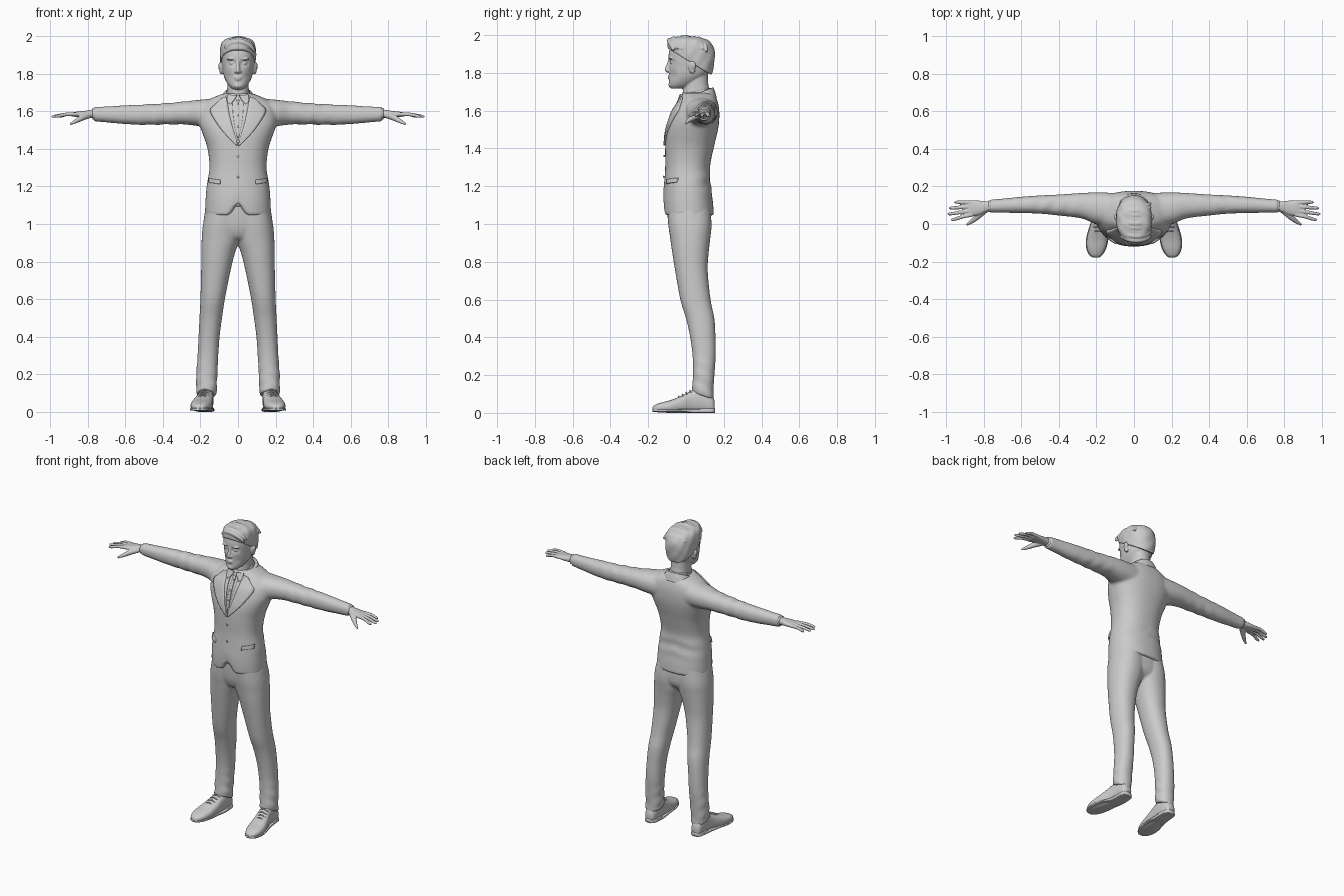
import bpy, bmesh, math
from mathutils import Vector, Matrix
from mathutils.bvhtree import BVHTree


def spline(rows, k):
    out = []
    for i in range(len(rows) - 1):
        a, b, c, d = (rows[max(0, min(len(rows) - 1, i + j))] for j in (-1, 0, 1, 2))
        for s in range(k):
            t = s / k
            out.append([.5 * (2 * q + (r - p) * t + (2 * p - 5 * q + 4 * r - w) * t * t
                        + (3 * q - p - 3 * r + w) * t ** 3) for p, q, r, w in zip(a, b, c, d)])
    return out + [list(rows[-1])]


def skin(bm, rings):
    vs = [[bm.verts.new(p) for p in r] for r in rings]
    n = len(vs[0])
    for a, b in zip(vs, vs[1:]):
        for i in range(n):
            bm.faces.new((a[i], a[(i + 1) % n], b[(i + 1) % n], b[i]))
    for r in (vs[0], vs[-1]):
        c = bm.verts.new(sum((v.co for v in r), Vector()) / n)
        for i in range(n):
            bm.faces.new((r[i], r[(i + 1) % n], c))


# rows: (position along axis, min u, max u, min v, max v)
def loft(bm, axis, rows, p=2.2, n=48, k=5):
    rings = []
    for t, u0, u1, v0, v1 in spline(rows, k):
        ring = []
        for i in range(n):
            a = 2 * math.pi * i / n
            c, s = math.cos(a), math.sin(a)
            u = (u0 + u1) / 2 + (u1 - u0) / 2 * math.copysign(abs(c) ** (2 / p), c)
            v = (v0 + v1) / 2 + (v1 - v0) / 2 * math.copysign(abs(s) ** (2 / p), s)
            ring.append(Vector({'z': (u, v, t), 'x': (t, u, v), 'y': (u, t, v)}[axis]))
        rings.append(ring)
    skin(bm, rings)


def sym(rows):
    return [(z, -h, h, a, b) for z, h, a, b in rows]


# rows: (x, y, z, radius)
def tube(bm, rows, n=14, k=4):
    pts = spline(rows, k)
    rings = []
    for i, q in enumerate(pts):
        d = Vector(pts[min(i + 1, len(pts) - 1)][:3]) - Vector(pts[max(i - 1, 0)][:3])
        m = d.to_track_quat('Z', 'Y')
        rings.append([Vector(q[:3]) + m @ Vector((q[3] * math.cos(6.28319 * j / n),
                      q[3] * math.sin(6.28319 * j / n), 0)) for j in range(n)])
    skin(bm, rings)


def ball(bm, loc, scale, rx=0):
    bmesh.ops.create_uvsphere(bm, u_segments=20, v_segments=12, radius=1,
                              matrix=Matrix.Translation(loc) @ Matrix.Rotation(rx, 4, 'X') @ Matrix.Diagonal((*scale, 1)))


def mirror(bm):
    g = bmesh.ops.duplicate(bm, geom=bm.verts[:] + bm.edges[:] + bm.faces[:])['geom']
    for v in g:
        if isinstance(v, bmesh.types.BMVert):
            v.co.x *= -1


def finish(bm, name, voxel=0, smooth=0):
    bmesh.ops.recalc_face_normals(bm, faces=bm.faces[:])
    me = bpy.data.meshes.new(name)
    for f in bm.faces:
        f.smooth = True
    bm.to_mesh(me)
    bm.free()
    ob = bpy.data.objects.new(name, me)
    bpy.context.collection.objects.link(ob)
    if voxel:
        r = ob.modifiers.new("Remesh", 'REMESH')
        r.mode, r.voxel_size, r.use_smooth_shade = 'VOXEL', voxel, True
    if smooth:
        s = ob.modifiers.new("Smooth", 'SMOOTH')
        s.factor, s.iterations = .5, smooth
    return ob


# jacket: body and both sleeves, with a curved front opening at the hem
bm = bmesh.new()
loft(bm, 'x', [(.08, -.015, .165, 1.51, 1.672), (.2, 0, .168, 1.52, 1.662), (.28, .03, .165, 1.53, 1.653),
               (.4, .045, .157, 1.53, 1.642), (.5, .055, .152, 1.528, 1.637), (.6, .058, .145, 1.532, 1.632),
               (.7, .06, .135, 1.541, 1.626), (.768, .06, .13, 1.547, 1.623)])
mirror(bm)
loft(bm, 'z', sym([(1.045, .176, -.117, .148), (1.12, .173, -.12, .142), (1.2, .167, -.116, .132), (1.3, .152, -.11, .127),
                   (1.4, .162, -.11, .146), (1.48, .188, -.105, .165), (1.54, .208, -.09, .175), (1.6, .205, -.068, .176),
                   (1.64, .185, -.042, .17), (1.67, .14, -.03, .16), (1.695, .08, -.022, .145)]), 2.3, 72)
for v in bm.verts:
    x, y, z = v.co
    if z < 1.25 and y < 0:
        v.co.z += .07 * math.exp(-(x / .035) ** 2) * min(1, (1.25 - z) / .2)
    if abs(x) > .25:  # sleeve folds
        v.co.z += .003 * math.sin(abs(x) * 75 + y * 40) * math.exp(-((abs(x) - .42) / .12) ** 2)
    if y > 0 and z < 1.35:  # back folds above the hem
        v.co.y += .004 * math.sin(z * 70 + abs(x) * 15) * math.exp(-((z - 1.22) / .06) ** 2)
jacket = finish(bm, "jacket", .009, 4)

# trousers
bm = bmesh.new()
loft(bm, 'z', [(1.12, -.02, .16, -.1, .125), (1.0, -.02, .186, -.094, .135), (.92, -.01, .193, -.083, .128),
               (.85, .015, .195, -.073, .12), (.75, .04, .196, -.057, .115), (.6, .07, .2, -.03, .13),
               (.5, .085, .205, 0, .15), (.4, .098, .21, .022, .156), (.3, .105, .215, .035, .157),
               (.2, .11, .222, .037, .15), (.14, .113, .222, .033, .145), (.1, .115, .222, .03, .147)])
mirror(bm)
loft(bm, 'z', sym([(1.13, .16, -.1, .125), (1.02, .183, -.096, .132), (.96, .16, -.085, .125), (.92, .1, -.06, .09), (.9, .03, 0, .05)]))
for v in bm.verts:
    x, y, z = v.co
    if z < .35:  # ankle folds and a hem that drops at the back
        v.co.x += .004 * math.sin(z * 90 + y * 30) * (1 - z / .35)
        v.co.z -= .35 * (y - .06) * max(0, 1 - (z - .1) / .12)
finish(bm, "trousers", .008, 3)

# shoes, soles, heels and laces
for side in (1, -1):
    rows = [(.152, .155, .19, .005, .06), (.135, .137, .205, 0, .095), (.08, .13, .212, 0, .13), (.03, .132, .219, 0, .118),
            (-.02, .134, .236, 0, .092), (-.08, .14, .251, 0, .068), (-.13, .152, .25, .002, .055),
            (-.165, .172, .235, .005, .042), (-.178, .19, .215, .01, .03)]
    bm = bmesh.new()
    loft(bm, 'y', rows, 2.5, 32)
    for i in range(4):
        y, z = .025 - i * .02, .121 - i * .0105
        c = .177 + i * .004
        tube(bm, [(c - .028, y, z - .014, .004), (c, y - .004, z - .002, .004), (c + .028, y, z - .014, .004)], 8)
    if side < 0:
        for v in bm.verts:
            v.co.x *= -1
    finish(bm, "shoe")
    bm = bmesh.new()
    loft(bm, 'y', [(y, a - .004, b + .004, .006 if y < .03 else 0, .02) for y, a, b, _, _ in rows], 5, 32)
    loft(bm, 'y', [(.153, .15, .194, 0, .026), (.13, .134, .208, 0, .026), (.07, .128, .212, 0, .026)], 5, 32)
    if side < 0:
        for v in bm.verts:
            v.co.x *= -1
    finish(bm, "shoe_sole")

# hands with fingers and thumb
bm = bmesh.new()
loft(bm, 'x', [(.74, .068, .122, 1.565, 1.612), (.785, .064, .12, 1.565, 1.608), (.82, .05, .124, 1.567, 1.602),
               (.86, .042, .125, 1.57, 1.598), (.885, .042, .122, 1.573, 1.593)], 2.4, 28)
for b, tip in ((.115, (.958, .116)), (.093, (.985, .085)), (.071, (.992, .054)), (.05, (.975, .024))):
    tube(bm, [(.86, b, 1.584, .011), (.91, b * .6 + tip[1] * .4, 1.584, .010),
              (tip[0] - .015, tip[1], 1.574, .0085), (tip[0], tip[1], 1.570, .005)])
tube(bm, [(.79, .075, 1.58, .016), (.83, .042, 1.566, .016), (.862, .015, 1.548, .0115), (.892, -.004, 1.532, .006)])
mirror(bm)
finish(bm, "hands", .004, 2)

# shirt cuffs
bm = bmesh.new()
loft(bm, 'x', [(.75, .063, .126, 1.556, 1.618), (.776, .063, .126, 1.556, 1.617)], 2.2, 32, 1)
mirror(bm)
finish(bm, "shirt_cuffs")

# head: skull, neck and facial features
bm = bmesh.new()
loft(bm, 'z', sym([(1.717, .026, -.078, -.02), (1.733, .046, -.088, .03), (1.76, .064, -.089, .075), (1.79, .076, -.089, .112),
                   (1.83, .083, -.09, .136), (1.87, .088, -.093, .145), (1.91, .09, -.09, .146), (1.945, .085, -.08, .133),
                   (1.97, .065, -.06, .1), (1.98, .03, -.02, .06)]), 2.25, 72, 8)
for v in bm.verts:
    for s in (-1, 1):
        d = ((v.co.x - s * .034) / .022) ** 2 + ((v.co.z - 1.858) / .016) ** 2
        if v.co.y < 0:
            v.co.y += .014 * math.exp(-d)
        if v.co.y < 0:  # hollow beside the mouth
            v.co.y += .006 * math.exp(-((v.co.x - s * .05) / .018) ** 2 - ((v.co.z - 1.785) / .025) ** 2)
loft(bm, 'z', sym([(1.63, .064, -.015, .135), (1.69, .059, -.018, .128), (1.74, .057, -.012, .118), (1.8, .058, -.01, .115)]))
tube(bm, [(0, -.086, 1.872, .008), (0, -.095, 1.84, .009), (0, -.102, 1.818, .0115), (0, -.094, 1.805, .008)])
for s in (-1, 1):
    ball(bm, (s * .012, -.092, 1.812), (.008, .011, .007))
    ball(bm, (s * .034, -.070, 1.857), (.014, .015, .011))
    ball(bm, (s * .036, -.079, 1.878), (.024, .013, .006))
    ball(bm, (s * .089, .03, 1.828), (.011, .017, .034), .25)
    ball(bm, (s * .096, .037, 1.84), (.009, .016, .022), .25)
ball(bm, (0, -.087, 1.781), (.023, .011, .005))
ball(bm, (0, -.086, 1.771), (.019, .011, .006))
ball(bm, (0, -.08, 1.737), (.024, .014, .015))
finish(bm, "head", .0045, 2)

# hair: a cap cut along a sloping hairline, with swept strands
bm = bmesh.new()
loft(bm, 'z', sym([(1.74, .06, .02, .118), (1.8, .084, -.05, .138), (1.85, .0925, -.08, .15), (1.9, .096, -.094, .152),
                   (1.94, .094, -.097, .144), (1.968, .085, -.092, .122), (1.985, .064, -.07, .085), (1.993, .03, -.03, .03)]), 2.2, 96, 8)
bmesh.ops.bisect_plane(bm, geom=bm.verts[:] + bm.edges[:] + bm.faces[:], plane_co=(0, -.09, 1.927),
                       plane_no=(0, .62, 1), clear_inner=True)
bmesh.ops.holes_fill(bm, edges=[e for e in bm.edges if e.is_boundary], sides=0)
for v in bm.verts:
    x, y, z = v.co
    v.co += Vector((x, y - .03, z - 1.87)).normalized() * .0018 * math.sin(95 * y + 30 * x) * math.sin(60 * z + 40 * x)
for i in range(9):
    y = -.085 + i * .022
    h = 1.976 - 1.8 * (y - .0) ** 2 + .003 * math.sin(i * 2.1)
    tube(bm, [(-.07, y + .02, h - .026, .009), (-.03, y + .004, h + .003, .0135),
              (.02, y - .002, h + .007, .0145), (.065, y + .008, h - .014, .013), (.09, y + .02, h - .044, .006)], 12)
finish(bm, "hair", .0045, 1)

# shirt collar and turned jacket collar around the neck
for name, rows, k in (("shirt_collar", [(1.65, .072, -.03, .14), (1.685, .067, -.028, .135), (1.705, .063, -.024, .131)], .22),
                      ("jacket_collar", [(1.63, .105, -.02, .162), (1.665, .09, -.02, .153), (1.69, .078, -.015, .144)], .4)):
    bm = bmesh.new()
    loft(bm, 'z', sym(rows))
    for v in bm.verts:
        v.co.z += k * (v.co.y - .06)
    finish(bm, name)

# thin cloth panels laid on the front of the jacket
bpy.context.view_layer.update()
tree = BVHTree.FromObject(jacket, bpy.context.evaluated_depsgraph_get())


def front_y(x, z):
    hit = tree.ray_cast(Vector((x, -1, z)), Vector((0, 1, 0)))[0]
    return hit.y if hit and hit.y < .05 else -.03


def panel(name, inner, outer, thick=.012, m=6):
    bm = bmesh.new()
    grid = []
    for a, b in zip(spline(inner, 4), spline(outer, 4)):
        row = []
        for j in range(m + 1):
            x, z = (a[i] + (b[i] - a[i]) * j / m for i in (0, 1))
            row.append(bm.verts.new((x, front_y(x, z) - .002, z)))
        grid.append(row)
    for r, q in zip(grid, grid[1:]):
        for j in range(m):
            bm.faces.new((r[j], r[j + 1], q[j + 1], q[j]))
    ob = finish(bm, name)
    s = ob.modifiers.new("Solidify", 'SOLIDIFY')
    s.thickness, s.offset = thick, 0
    ob.modifiers.new("Mirror", 'MIRROR')


panel("lapels", [(.062, 1.675), (.056, 1.645), (.05, 1.61), (.04, 1.56), (.022, 1.49), (.001, 1.425)],
      [(.09, 1.665), (.118, 1.635), (.147, 1.605), (.128, 1.56), (.078, 1.49), (.006, 1.415)], .015)
panel("waistcoat_edges", [(.03, 1.65), (.026, 1.58), (.014, 1.5), (.001, 1.45)],
      [(.07, 1.65), (.06, 1.58), (.04, 1.5), (.01, 1.44)], .008)
panel("shirt_placket", [(0, 1.66), (0, 1.56), (0, 1.46)], [(.009, 1.66), (.009, 1.56), (.009, 1.46)], .007, 2)
panel("collar_points", [(.006, 1.685), (.016, 1.665), (.04, 1.635)], [(.055, 1.685), (.058, 1.665), (.054, 1.645)], .014)
panel("pocket_flaps", [(.095, 1.235), (.095, 1.212)], [(.152, 1.243), (.152, 1.22)], .014)

# buttons
bm = bmesh.new()
for z in (1.64, 1.58, 1.52, 1.36, 1.25):
    ball(bm, (0, front_y(0, z) - .005, z), (.006, .004, .006))
ball(bm, (0, -.1, 1.105), (.013, .012, .013))
finish(bm, "buttons")
